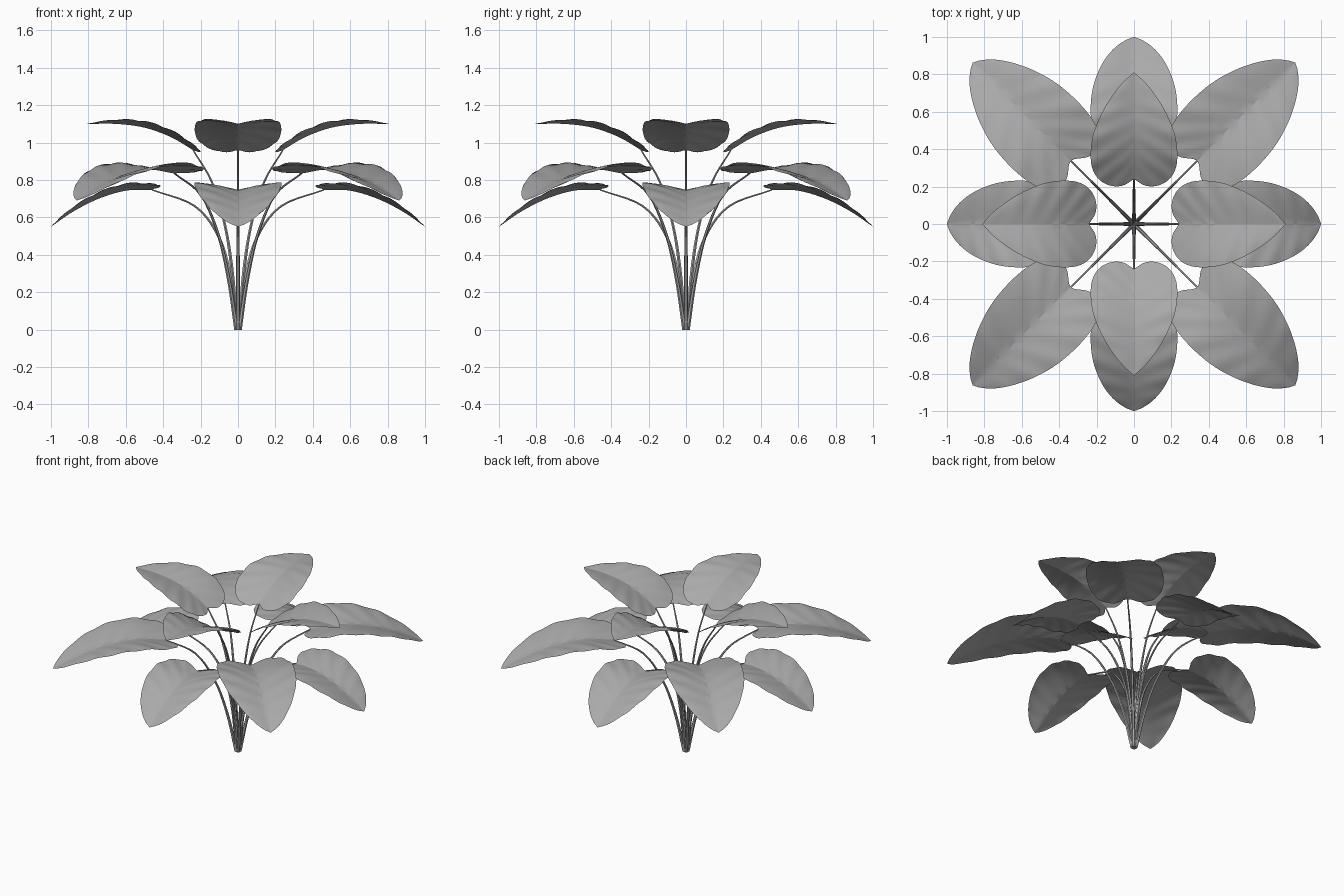
import bpy, math
from mathutils import Vector

cube = bpy.data.objects.get("Cube")
if cube:
    bpy.data.objects.remove(cube, do_unlink=True)

grey = bpy.data.materials.new("plant grey")
grey.use_nodes = True
grey.diffuse_color = (0.4, 0.4, 0.4, 1)
grey.node_tree.nodes["Principled BSDF"].inputs["Base Color"].default_value = (0.4, 0.4, 0.4, 1)

# Half outline of a leaf: (distance along midrib, half width), from notch to tip
OUTLINE = [(0, 0), (-.07, .22), (-.075, .5), (-.01, .78), (.11, .95), (.27, 1),
           (.44, .95), (.6, .8), (.75, .58), (.89, .3), (1, 0)]
ROWS, COLS = 48, 6


def sample(points, t):
    """Smooth curve through evenly spaced points, straight beyond its ends."""
    pts = [Vector(p) for p in points]
    pts = [2 * pts[0] - pts[1]] + pts + [2 * pts[-1] - pts[-2]]
    n = len(points) - 1
    if t < 0:
        return pts[1] + (pts[2] - pts[1]) * t * n
    i = min(int(t * n), n - 1)
    f = t * n - i
    a, b, c, d = pts[i:i + 4]
    return b + 0.5 * f * (c - a + f * (2 * a - 5 * b + 4 * c - d + f * (3 * (b - c) + d - a)))


def finish(obj, angle):
    bpy.ops.object.select_all(action="DESELECT")
    obj.select_set(True)
    bpy.context.view_layer.objects.active = obj
    if obj.type == "CURVE":
        bpy.ops.object.convert(target="MESH")
    bpy.ops.object.shade_smooth_by_angle(angle=math.radians(angle))


def add_leaf(name, midrib, width, fold, fullness, turn):
    """Folded, rippled blade that follows the midrib outward."""
    verts, faces = [], []
    for row in range(ROWS + 1):
        t = row / ROWS
        edge_s, edge_w = sample(OUTLINE, t)
        edge_w = max(edge_w, 0) ** fullness
        for col in range(-COLS, COLS + 1):
            v = abs(col) / COLS
            r, z = sample(midrib, t + (edge_s - t) * v)
            side = edge_w * v * width
            ripple = 0.004 * math.sin(t * math.tau * 7 + (1 if col > 0 else 0)) * v * edge_w
            droop = 0.014 * edge_w * v ** 4
            verts.append((r, side * math.copysign(1, col), z + side * fold + ripple - droop))
    n = 2 * COLS + 1
    for row in range(ROWS):
        for col in range(n - 1):
            a = row * n + col
            faces.append((a, a + n, a + n + 1, a + 1))
    mesh = bpy.data.meshes.new(name)
    mesh.from_pydata(verts, [], faces)
    mesh.validate()
    # Leaf tops face upward
    if sum(p.normal.z * p.area for p in mesh.polygons) < 0:
        mesh.flip_normals()
    mesh.materials.append(grey)
    obj = bpy.data.objects.new(name, mesh)
    obj.rotation_euler.z = turn
    bpy.context.collection.objects.link(obj)
    finish(obj, 22)


def add_stem(name, path, turn):
    """Round stalk that tapers toward the leaf."""
    curve = bpy.data.curves.new(name, "CURVE")
    curve.dimensions = "3D"
    curve.bevel_depth = 0.012
    curve.bevel_resolution = 1
    curve.use_fill_caps = True
    spline = curve.splines.new("POLY")
    steps = 20
    spline.points.add(steps)
    for i, point in enumerate(spline.points):
        r, z = sample(path, i / steps)
        point.co = (r, 0, z, 1)
        point.radius = 1 - 0.65 * i / steps
    curve.materials.append(grey)
    obj = bpy.data.objects.new(name, curve)
    obj.rotation_euler.z = turn
    bpy.context.collection.objects.link(obj)
    finish(obj, 50)


# Each tier: stem path, midrib path (radius, height), half width, fold, fullness, turn
TIERS = {
    "upper": ([(.008, 0), (.03, .3), (.07, .56), (.14, .79), (.24, .96)],
              [(.24, .96), (.36, 1.03), (.5, 1.08), (.65, 1.1), (.81, 1.1)],
              .232, .22, .93, 0),
    "middle": ([(.012, 0), (.07, .27), (.15, .51), (.28, .72), (.48, .835)],
               [(.48, .835), (.67, .855), (.86, .83), (1.04, .775), (1.22, .69)],
               .25, .2, .75, math.pi / 4),
    "lower": ([(.01, 0), (.04, .27), (.1, .49), (.23, .66), (.46, .748)],
              [(.46, .748), (.6, .743), (.745, .7), (.88, .632), (1.0, .55)],
              .232, .22, .73, 0),
}
for tier, (stem, midrib, width, fold, fullness, offset) in TIERS.items():
    for k in range(4):
        turn = offset + k * math.pi / 2
        add_stem(f"{tier}_stem_{k + 1}", stem, turn)
        add_leaf(f"{tier}_leaf_{k + 1}", midrib, width, fold, fullness, turn)
